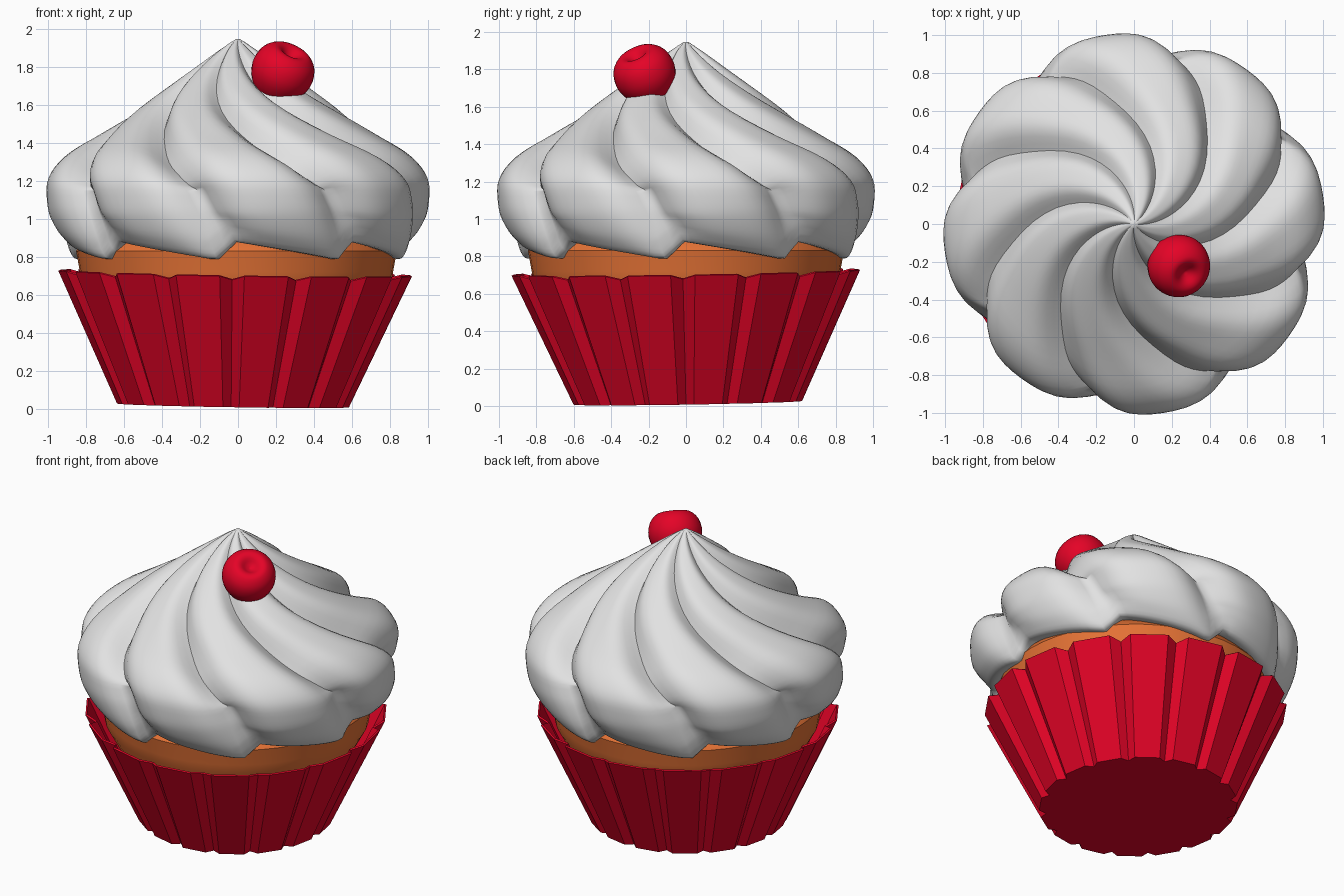
import bpy
import math
from mathutils import Vector

if "Cube" in bpy.data.objects:
    bpy.data.objects.remove(bpy.data.objects["Cube"])


def material(name, rgb):
    m = bpy.data.materials.new(name)
    m.use_nodes = True
    m.diffuse_color = (*rgb, 1)
    m.node_tree.nodes["Principled BSDF"].inputs["Base Color"].default_value = (*rgb, 1)
    return m


RED = material("cherry red", (0.78, 0.001, 0.02))
ORANGE = material("baked orange", (0.78, 0.17, 0.036))
WHITE = material("cream white", (0.76, 0.76, 0.76))


def loft(name, rings, mat, caps=(True, True), smooth=None):
    """Skin a list of equal-length rings, ordered bottom to top."""
    n = len(rings[0])
    verts = [p for ring in rings for p in ring]
    faces = [(a * n + i, a * n + (i + 1) % n, (a + 1) * n + (i + 1) % n, (a + 1) * n + i)
             for a in range(len(rings) - 1) for i in range(n)]
    if caps[0]:
        faces.append(tuple(reversed(range(n))))
    if caps[1]:
        faces.append(tuple(range(len(verts) - n, len(verts))))
    mesh = bpy.data.meshes.new(name)
    mesh.from_pydata(verts, [], faces)
    mesh.materials.append(mat)
    obj = bpy.data.objects.new(name, mesh)
    bpy.context.collection.objects.link(obj)
    if smooth:
        bpy.ops.object.select_all(action="DESELECT")
        obj.select_set(True)
        bpy.context.view_layer.objects.active = obj
        bpy.ops.object.shade_smooth_by_angle(angle=math.radians(smooth))
    return obj


def polar(r, degrees, z):
    a = math.radians(degrees)
    return Vector((r * math.cos(a), r * math.sin(a), z))


def lathe(profile, segments):
    return [[polar(r, 360 * i / segments, z) for i in range(segments)] for r, z in profile]


def spline(points, steps):
    """Catmull-Rom through points of any dimension."""
    pts = [points[0]] + points + [points[-1]]
    out = []
    for k in range(1, len(pts) - 2):
        for s in range(steps):
            t = s / steps
            out.append([0.5 * (2 * b + (c - a) * t + (2 * a - 5 * b + 4 * c - d) * t * t
                               + (3 * b - a - 3 * c + d) * t ** 3)
                        for a, b, c, d in zip(*pts[k - 1:k + 3])])
    return out + [list(points[-1])]


# Pleated paper wrapper: wide flat panels divided by narrow V grooves
FLUTES = 16


def pleats(r, z, depth, drop):
    ring = []
    for k in range(FLUTES):
        groove = 360 * k / FLUTES - 1
        ring += [polar(r, groove - 4, z), polar(r - depth, groove, z - drop),
                 polar(r, groove + 4, z)]
    return ring


wrapper = loft("wrapper", [pleats(0.612, 0.0, 0.04, 0), pleats(0.933, 0.695, 0.055, 0.02)],
               RED, caps=(True, False))
wrapper.rotation_euler = (0.016, 0.016, 0)
wrapper.location = (-0.026, 0.01, 0.017)
shell = wrapper.modifiers.new("paper thickness", "SOLIDIFY")
shell.thickness = 0.012
shell.offset = -1

# Cake body with a low dome hidden under the cream
cake = loft("cake", lathe([(0.50, 0.08), (0.815, 0.66), (0.825, 0.72), (0.845, 0.83),
                           (0.81, 0.88), (0.70, 0.93), (0.4, 0.97)], 48), ORANGE, smooth=40)
cake.location.x = -0.008

# Swirled cream: radius, height, twist in degrees, groove depth
LOBES, STEPS = 8, 14
swirl = spline([(0.78, 0.80, 9, 0.0), (0.88, 0.785, 8, 0.02), (0.945, 0.86, 6, 0.06),
                (0.99, 0.98, 3, 0.10), (1.01, 1.09, 0, 0.12), (1.0, 1.215, -4, 0.125),
                (0.905, 1.335, -11, 0.12), (0.71, 1.46, -24, 0.105), (0.46, 1.63, -45, 0.075),
                (0.25, 1.78, -62, 0.045), (0.10, 1.89, -75, 0.018), (0.012, 1.947, -85, 0.0)], 4)
rings = []
for k, (r, z, twist, depth) in enumerate(swirl):
    low, high = swirl[max(k - 1, 0)], swirl[min(k + 1, len(swirl) - 1)]
    out = Vector((high[1] - low[1], low[0] - high[0])).normalized()
    if z < 0.86:
        out = Vector((1, 0))
    # lower edge rises just past each groove and sags along the lobe
    sag = max(0.0, min(1.0, (1.02 - z) / 0.2))
    ring = []
    for i in range(LOBES * STEPS):
        u = (i % STEPS) / STEPS
        wave = math.sin(math.pi * u) ** 0.7
        inward = depth * (1 - wave * wave * (3 - 2 * wave))
        v = (u - 0.07) % 1
        lift = 0.095 * sag * (1 - v / 0.85 if v < 0.85 else (v - 0.85) / 0.15)
        ring.append(polar(max(r - inward * out.x, 0.005), 33 + twist + 360 * i / (LOBES * STEPS),
                          z - inward * out.y + lift))
    rings.append(ring)
loft("cream_swirl", rings, WHITE, smooth=75)

# Cherry with a dimple, leaning outward
cherry_profile = spline([(0.01, -0.148), (0.07, -0.138), (0.13, -0.09), (0.166, 0.0),
                         (0.152, 0.085), (0.105, 0.135), (0.065, 0.137), (0.03, 0.112),
                         (0.005, 0.10)], 3)
cherry = loft("cherry", lathe(cherry_profile, 32), RED, smooth=60)
cherry.location = (0.23, -0.215, 1.765)
cherry.rotation_euler = Vector((0.39, -0.39, 0.83)).to_track_quat("Z", "Y").to_euler()
